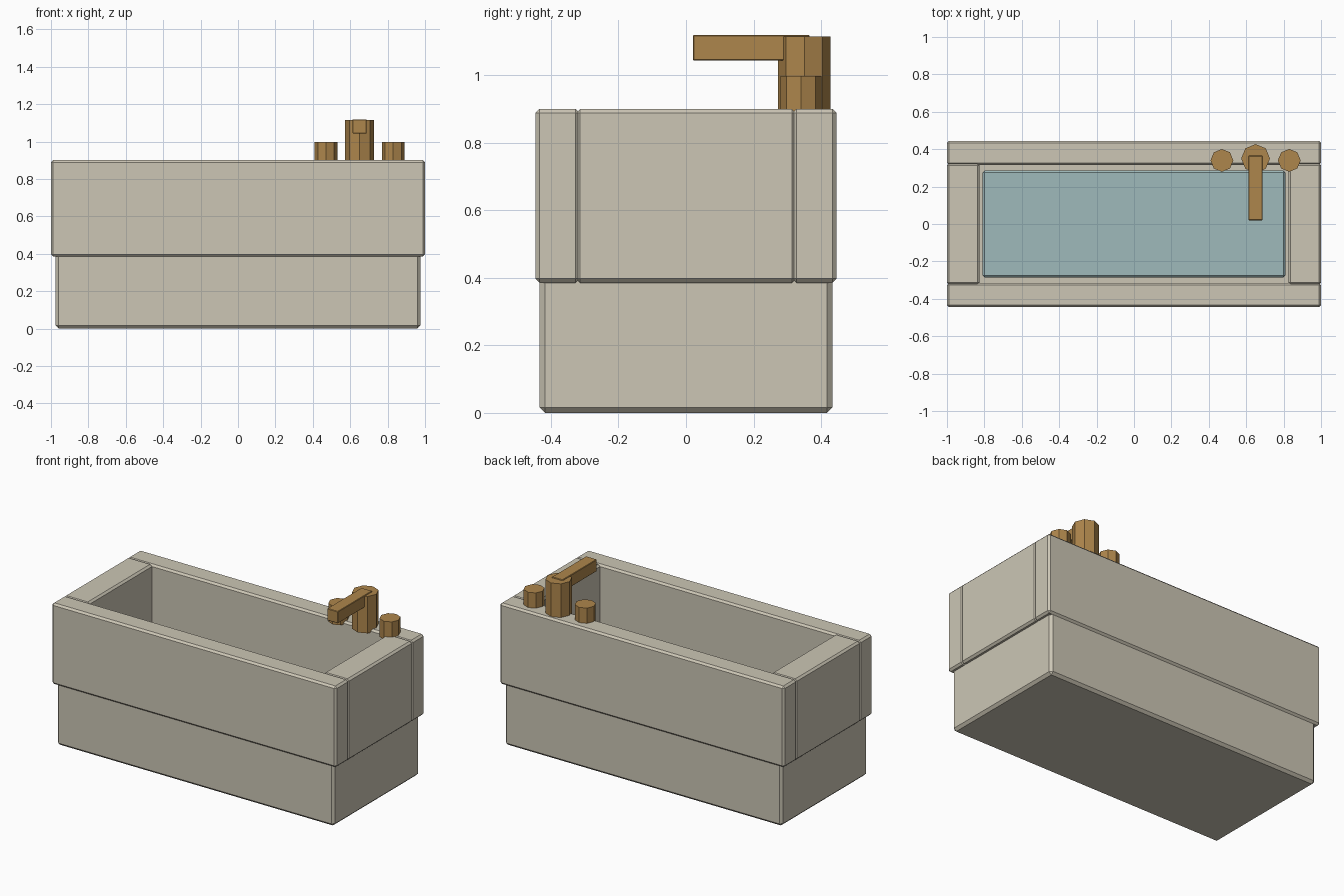
import bpy, bmesh, math

if "Cube" in bpy.data.objects:
    bpy.data.objects.remove(bpy.data.objects["Cube"])


def material(name, rgb):
    lin = [(c / 255 / 12.92) if c < 11 else ((c / 255 + 0.055) / 1.055) ** 2.4 for c in rgb]
    m = bpy.data.materials.new(name)
    m.diffuse_color = (*lin, 1)
    m.use_nodes = True
    m.node_tree.nodes["Principled BSDF"].inputs["Base Color"].default_value = m.diffuse_color
    return m


STONE = material("pale_stone", (204, 198, 181))
BRASS = material("brass", (174, 134, 76))
WATER = material("water_blue", (159, 186, 187))


def finish(name, bm, mat):
    bmesh.ops.recalc_face_normals(bm, faces=bm.faces)
    me = bpy.data.meshes.new(name)
    bm.to_mesh(me)
    bm.free()
    me.materials.append(mat)
    ob = bpy.data.objects.new(name, me)
    bpy.context.collection.objects.link(ob)
    return ob


def box(name, lo, hi, mat, bevel=0.012):
    bm = bmesh.new()
    bmesh.ops.create_cube(bm, size=1)
    for v in bm.verts:
        v.co = [(a + b) / 2 + c * (b - a) for a, b, c in zip(lo, hi, v.co)]
    if bevel:
        bmesh.ops.bevel(bm, geom=bm.edges[:], offset=bevel, segments=1,
                        affect='EDGES', profile=0.5)
    return finish(name, bm, mat)


def post(name, x, y, z0, z1, r, mat, sides=8):
    bm = bmesh.new()
    rings = [[bm.verts.new((x + r * math.cos(2 * math.pi * i / sides),
                            y + r * math.sin(2 * math.pi * i / sides), z))
              for i in range(sides)] for z in (z0, z1)]
    for i in range(sides):
        j = (i + 1) % sides
        bm.faces.new((rings[0][i], rings[0][j], rings[1][j], rings[1][i]))
    bm.faces.new(rings[0][::-1])
    bm.faces.new(rings[1])
    return finish(name, bm, mat)


# plinth below the basin, also forms its floor
box("base", (-0.975, -0.433, 0), (0.975, 0.433, 0.41), STONE, 0.016)

# basin walls
box("front_wall", (-1, -0.445, 0.385), (1, -0.315, 0.9), STONE)
box("back_wall", (-1, 0.315, 0.385), (1, 0.445, 0.9), STONE)
box("left_wall", (-1, -0.325, 0.385), (-0.825, 0.325, 0.9), STONE)
box("right_wall", (0.825, -0.325, 0.385), (1, 0.325, 0.9), STONE)

# water inside the basin
box("water", (-0.81, -0.285, 0.40), (0.81, 0.285, 0.50), WATER, 0.01)

# tap with spout and two handles
post("tap_column", 0.65, 0.35, 0.88, 1.114, 0.077, BRASS)
box("tap_spout", (0.612, 0.02, 1.043), (0.688, 0.365, 1.119), BRASS, 0.003)
for side, x in (("left", 0.47), ("right", 0.83)):
    post(side + "_tap_handle", x, 0.34, 0.88, 0.997, 0.061, BRASS)
